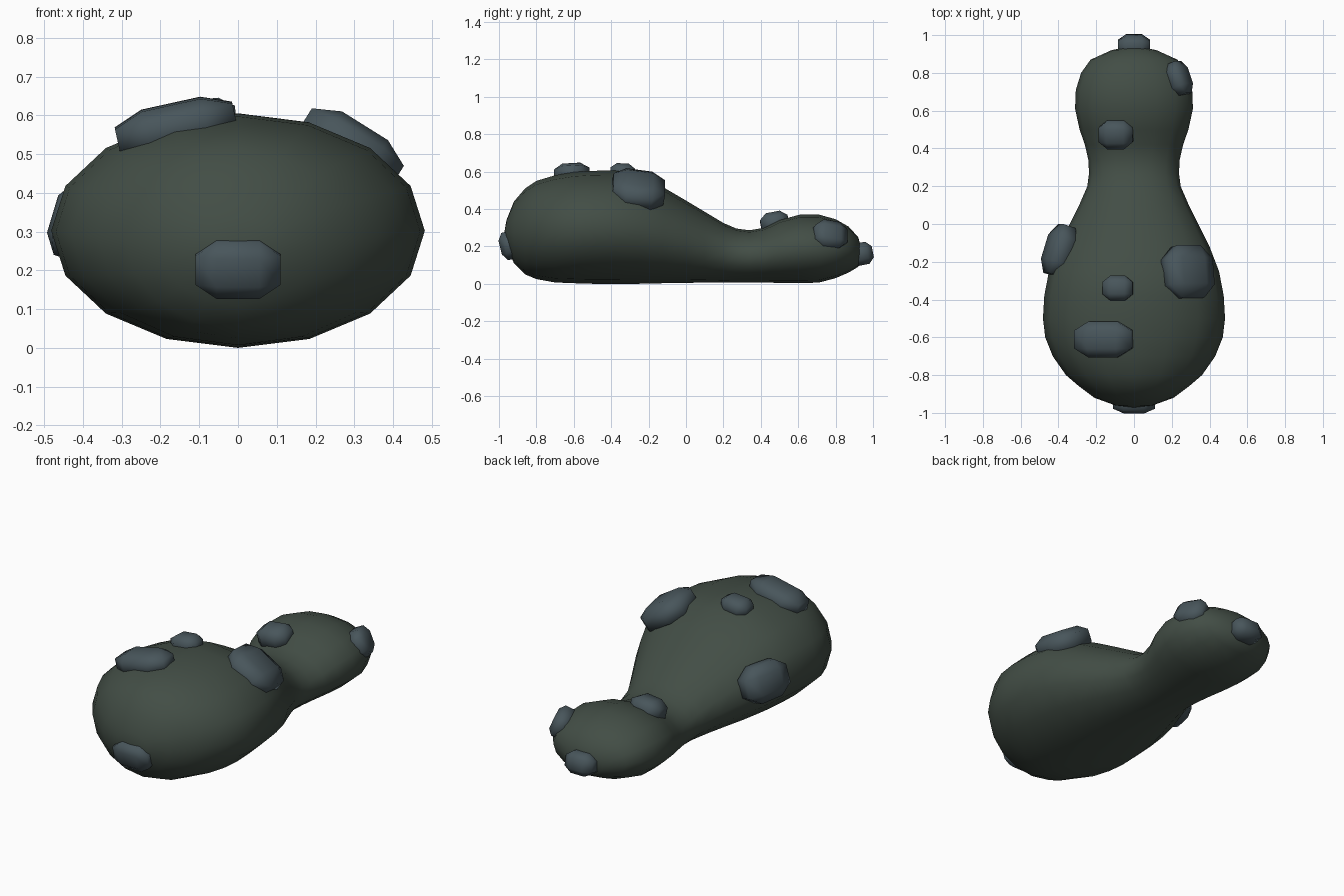
import bpy, bmesh, math
from mathutils import Vector, Matrix

if "Cube" in bpy.data.objects:
    bpy.data.objects.remove(bpy.data.objects["Cube"])

def material(name, rgb):
    m = bpy.data.materials.new(name)
    m.diffuse_color = (*rgb, 1)
    m.use_nodes = True
    m.node_tree.nodes["Principled BSDF"].inputs["Base Color"].default_value = m.diffuse_color
    return m

skin = material("dark_moss", (0.055, 0.075, 0.06))
stone = material("blue_grey", (0.065, 0.092, 0.105))

def finish(bm, name, mat):
    bmesh.ops.recalc_face_normals(bm, faces=bm.faces)
    for f in bm.faces:
        f.smooth = True
    me = bpy.data.meshes.new(name)
    bm.to_mesh(me)
    bm.free()
    me.materials.append(mat)
    ob = bpy.data.objects.new(name, me)
    bpy.context.collection.objects.link(ob)
    return ob

# Body: elliptical rings lofted along y (y, half width, bottom, top)
rings = [
    (-0.96, 0.10, 0.20, 0.34), (-0.92, 0.21, 0.11, 0.44), (-0.86, 0.29, 0.05, 0.51),
    (-0.80, 0.36, 0.025, 0.55), (-0.70, 0.43, 0.007, 0.58), (-0.60, 0.47, 0.003, 0.597),
    (-0.50, 0.482, 0.0, 0.604), (-0.38, 0.475, 0.0, 0.605), (-0.25, 0.45, 0.0, 0.585),
    (-0.12, 0.40, 0.003, 0.515), (0.0, 0.34, 0.005, 0.445), (0.10, 0.29, 0.006, 0.385),
    (0.20, 0.247, 0.006, 0.325), (0.27, 0.238, 0.006, 0.295), (0.34, 0.242, 0.006, 0.286),
    (0.42, 0.26, 0.006, 0.30), (0.50, 0.288, 0.005, 0.34), (0.61, 0.312, 0.004, 0.37),
    (0.71, 0.308, 0.006, 0.37), (0.80, 0.28, 0.03, 0.345), (0.87, 0.23, 0.06, 0.305),
    (0.92, 0.12, 0.09, 0.25)]
N = 16
bm = bmesh.new()
loops = []
for y, w, b, t in rings:
    loops.append([bm.verts.new((w * math.sin(a), y, (b + t) / 2 - (t - b) / 2 * math.cos(a)))
                  for a in (2 * math.pi * i / N for i in range(N))])
for l0, l1 in zip(loops, loops[1:]):
    for i in range(N):
        j = (i + 1) % N
        bm.faces.new((l0[i], l0[j], l1[j], l1[i]))
for tip, loop in (((0, -0.972, 0.27), loops[0]), ((0, 0.945, 0.17), loops[-1])):
    v = bm.verts.new(tip)
    for i in range(N):
        bm.faces.new((v, loop[i], loop[(i + 1) % N]))
finish(bm, "body", skin)

# Raised lumps: chamfered blocks half sunk into the surface
def lump(name, centre, normal, size, along=(0, 1, 0)):
    n = Vector(normal).normalized()
    v = Vector(along)
    v = (v - n * v.dot(n)).normalized()
    u = v.cross(n)
    bm = bmesh.new()
    bmesh.ops.create_cube(bm, size=1)
    bmesh.ops.bevel(bm, geom=bm.edges[:], offset=0.25, segments=1, affect='EDGES')
    frame = Matrix((u, v, n)).transposed().to_4x4()
    bm.transform(Matrix.Translation(centre) @ frame @ Matrix.Diagonal((*size, 1)))
    finish(bm, name, stone)

up = (0, 0, 1)
lump("front_lump", (0, -0.945, 0.205), (0, -1, -0.25), (0.22, 0.15, 0.10), up)
lump("back_lump", (-0.16, -0.61, 0.57), (-0.22, -0.06, 1), (0.31, 0.19, 0.12))
lump("small_back_lump", (-0.085, -0.34, 0.59), (-0.1, 0.05, 1), (0.16, 0.13, 0.10))
lump("right_shoulder_lump", (0.285, -0.255, 0.505), (0.5, 0.15, 0.8), (0.28, 0.28, 0.14))
lump("left_side_lump", (-0.395, -0.14, 0.32), (-1, 0.33, 0.3), (0.20, 0.27, 0.14))
lump("head_top_lump", (-0.095, 0.475, 0.32), (-0.12, -0.2, 1), (0.18, 0.15, 0.12))
lump("head_side_lump", (0.24, 0.77, 0.26), (1, 0.4, 0.45), (0.15, 0.18, 0.10))
lump("head_tip_lump", (0, 0.94, 0.16), (0, 1, 0.2), (0.17, 0.12, 0.12), up)
